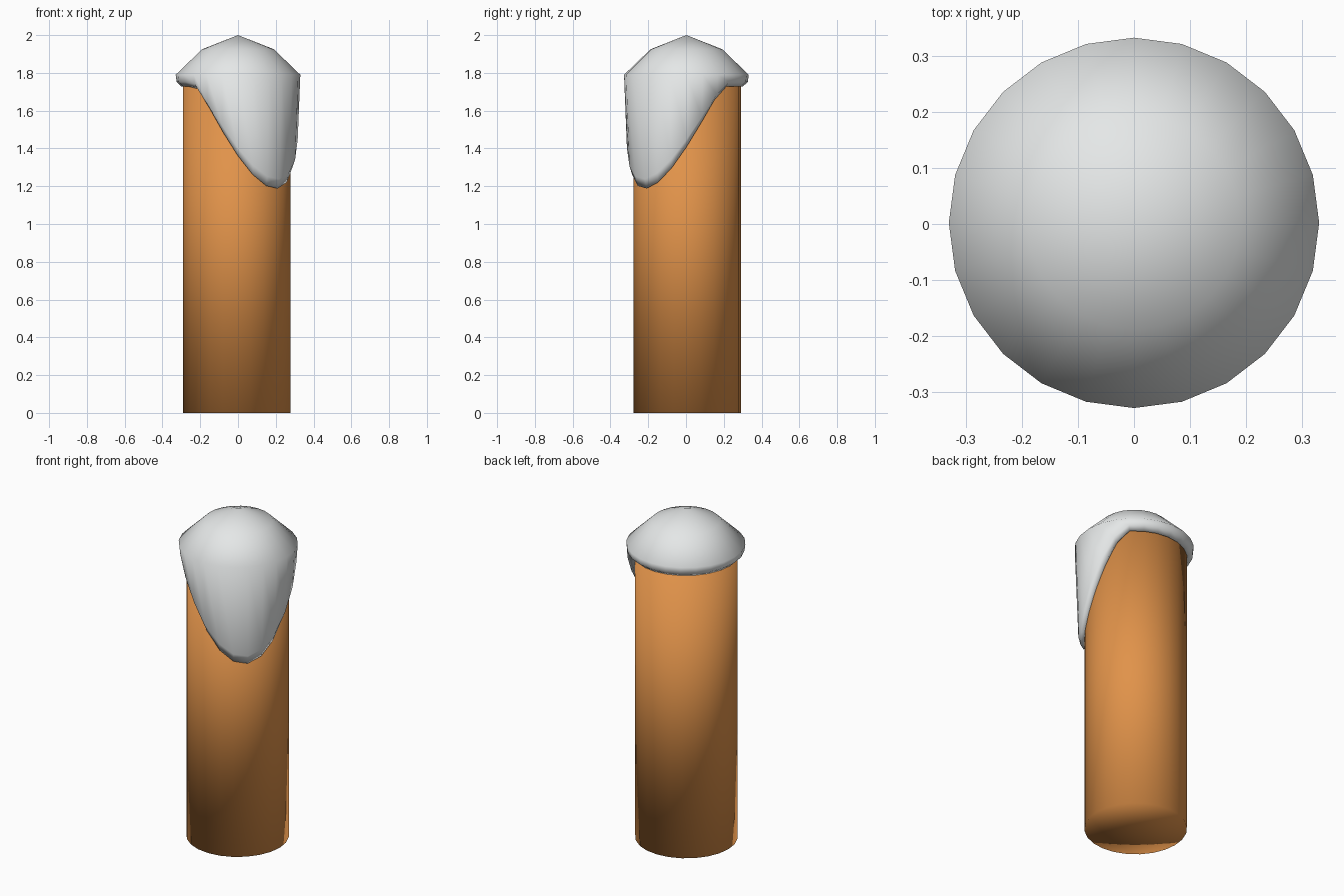
import bpy, bmesh
from math import cos, sin, radians, tau

cube = bpy.data.objects.get("Cube")
if cube:
    bpy.data.objects.remove(cube, do_unlink=True)

SIDES = 24
DRIP_ANGLE = radians(-48)   # direction in which the cap hangs lowest


def material(name, rgb):
    m = bpy.data.materials.new(name)
    m.use_nodes = True
    m.diffuse_color = (*rgb, 1)
    m.node_tree.nodes["Principled BSDF"].inputs["Base Color"].default_value = (*rgb, 1)
    return m


def lathe(name, profile, centre, mat, top, bottom):
    """Stack rings; profile(angle) gives (radius, height) pairs from top down."""
    bm = bmesh.new()
    columns = []
    for i in range(SIDES):
        a = tau * i / SIDES
        columns.append([bm.verts.new((centre[0] + r * cos(a), centre[1] + r * sin(a), z))
                        for r, z in profile(a)])
    # Apex or end points close each end with a fan
    apex = bm.verts.new((*centre, top))
    base = bm.verts.new((*centre, bottom))
    for i, col in enumerate(columns):
        nxt = columns[(i + 1) % SIDES]
        bm.faces.new((apex, col[0], nxt[0]))
        for k in range(len(col) - 1):
            bm.faces.new((col[k], col[k + 1], nxt[k + 1], nxt[k]))
        bm.faces.new((base, nxt[-1], col[-1]))
    bmesh.ops.recalc_face_normals(bm, faces=bm.faces[:])
    for f in bm.faces:
        f.smooth = True
    mesh = bpy.data.meshes.new(name)
    bm.to_mesh(mesh)
    bm.free()
    mesh.materials.append(mat)
    obj = bpy.data.objects.new(name, mesh)
    bpy.context.collection.objects.link(obj)
    return obj


def cap_profile(a):
    # Hem is level at the back and sags towards the drip direction
    sag = max(0, cos(a - DRIP_ANGLE)) ** 1.3
    hem = 1.727 - 0.54 * sag
    outer = 0.325 - 0.015 * sag
    lip = hem + 0.025 + 0.025 * sag
    return [(0.19, 1.925), (0.33, 1.79),
            (outer, lip), (0.298, hem), (0.265, hem + 0.02)]


orange = material("warm orange", (0.75, 0.29, 0.068))
white = material("pale grey", (0.78, 0.80, 0.80))

# Post
lathe("post", lambda a: [(0.284, 1.76), (0.284, 0)], (-0.007, 0.006), orange, 1.76, 0)

# Draped cap with a long drip on one side
lathe("draped_cap", cap_profile, (0, 0.002), white, 2.0, 1.77)
